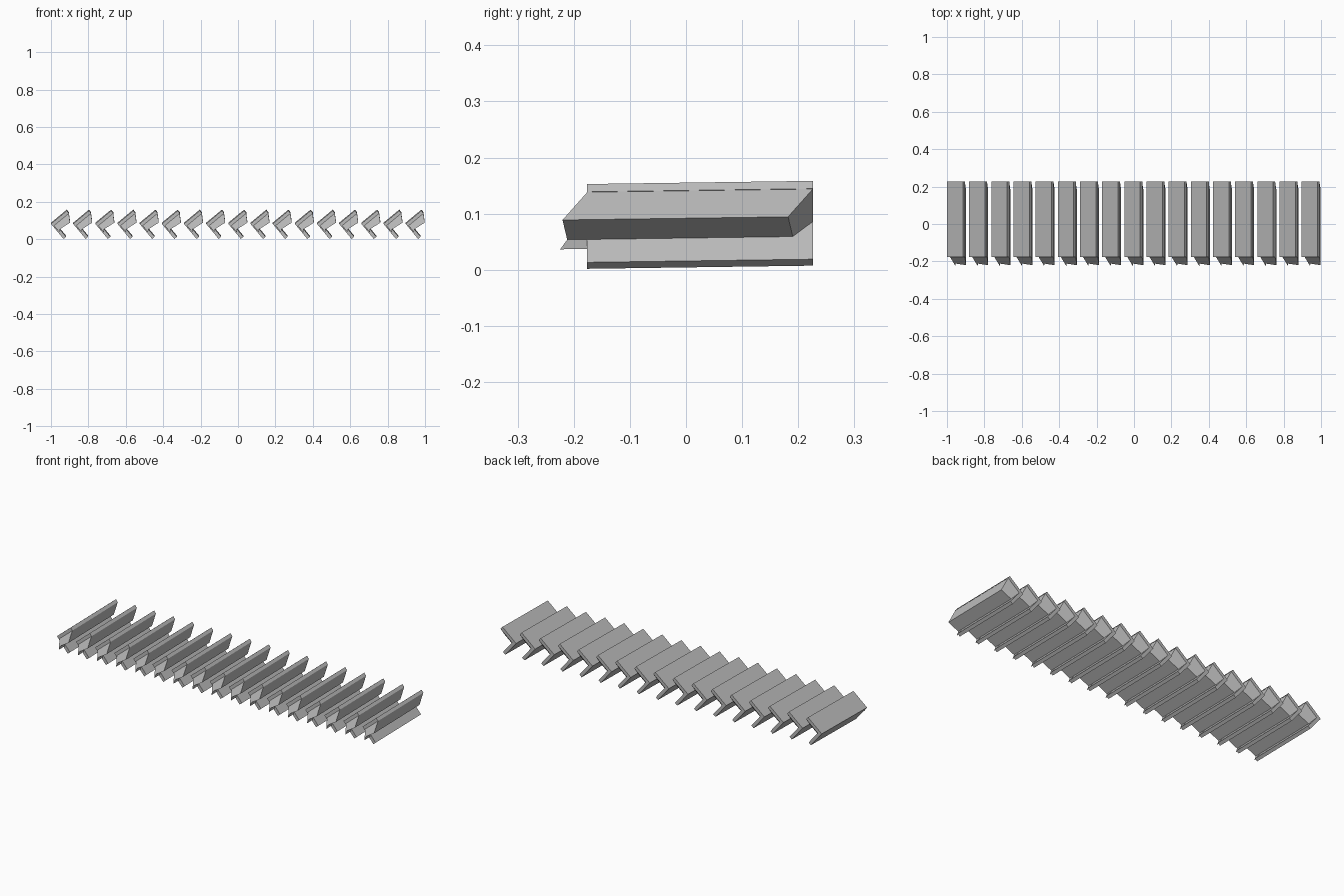
import bpy, math
from mathutils import Vector

if "Cube" in bpy.data.objects:
    bpy.data.objects.remove(bpy.data.objects["Cube"])

COUNT, PITCH = 17, 0.1185
Y0, Y1 = -0.176, 0.226          # front and back of the angle bars
T = 0.018                       # bar thickness
U = Vector((0.77, 0.638))       # upper flange direction (x, z)
V = Vector((0.638, -0.77))      # lower flange direction (x, z)

steel = bpy.data.materials.new("grey_steel")
steel.diffuse_color = (0.5, 0.5, 0.5, 1)
steel.use_nodes = True
steel.node_tree.nodes["Principled BSDF"].inputs["Base Color"].default_value = steel.diffuse_color


def prism(name, profile, shear, corner_x):
    """Extrude a (u, v) profile along y; shear pushes it forward with v."""
    n = len(profile)
    verts = []
    for y in (Y0, Y1):
        for u, v in profile:
            p = U * u + V * v
            yy = y - shear * (v - T)
            verts.append((corner_x + p.x, yy, 0.085 + p.y + 0.014 * yy))
    faces = [tuple(range(n)), tuple(range(2 * n - 1, n - 1, -1))]
    faces += [(i, i + n, (i + 1) % n + n, (i + 1) % n) for i in range(n)]
    mesh = bpy.data.meshes.new(name)
    mesh.from_pydata(verts, [], faces)
    mesh.materials.append(steel)
    obj = bpy.data.objects.new(name, mesh)
    bpy.context.collection.objects.link(obj)
    return obj


# L-shaped bar and the slanted filler wedge that sits between its flanges
angle = [(0, 0), (0.11, 0), (0.11, T), (T, T), (T, 0.105), (0, 0.105)]
wedge = [(T, T), (0.109, T), (0.083, 0.060), (T, 0.052), (0.006, 0.064), (0.006, T)]

for k in range(COUNT):
    x = -1.0 + k * PITCH
    prism(f"angle_bar_{k + 1}", angle, 0.0, x)
    prism(f"filler_wedge_{k + 1}", wedge, 1.05, x)
